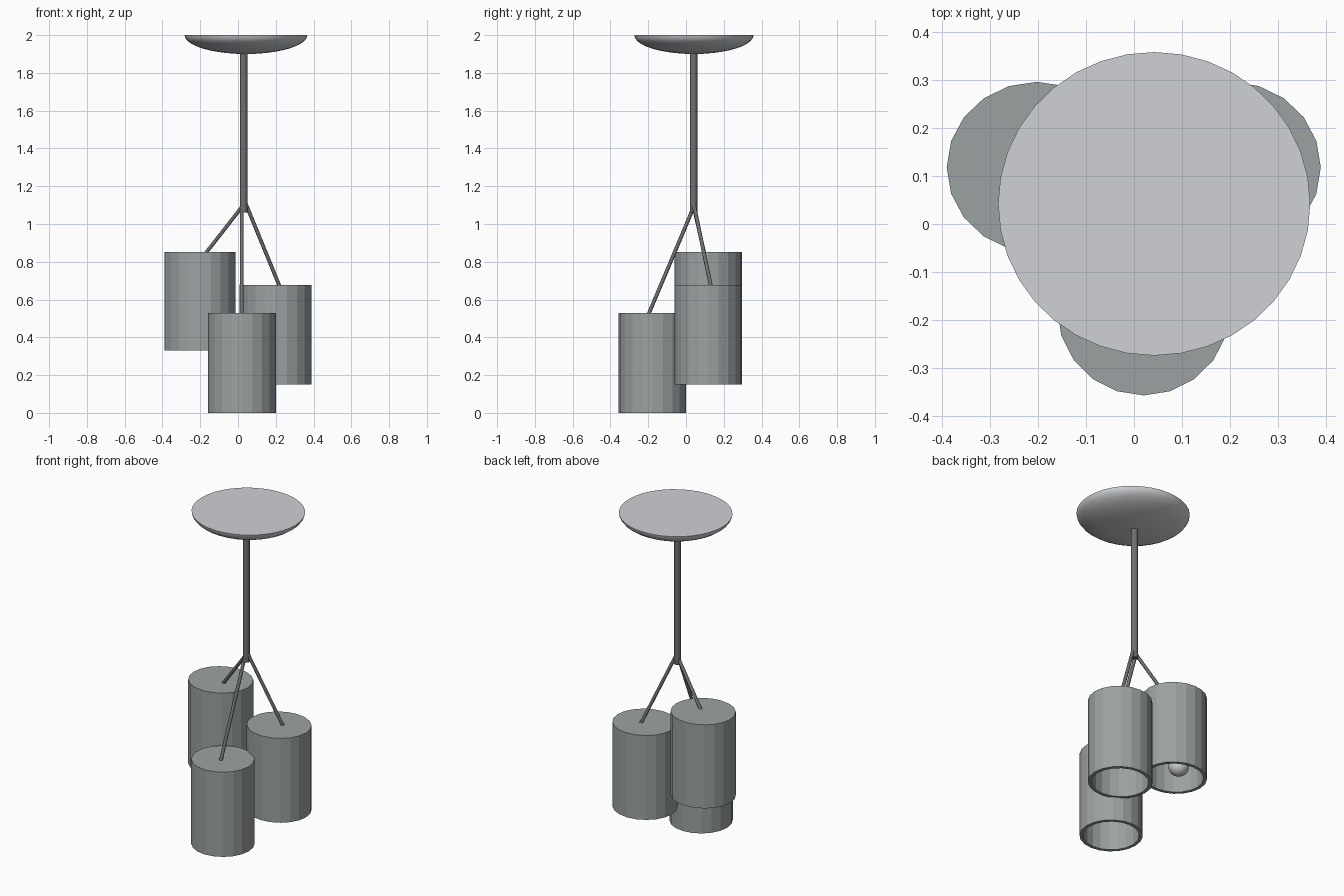
import bpy, bmesh, math
from mathutils import Vector

if "Cube" in bpy.data.objects:
    bpy.data.objects.remove(bpy.data.objects["Cube"])


def material(name, r, g, b):
    m = bpy.data.materials.new(name)
    m.diffuse_color = (r, g, b, 1)
    m.use_nodes = True
    m.node_tree.nodes["Principled BSDF"].inputs["Base Color"].default_value = m.diffuse_color
    return m


CANOPY = material("pale_metal", 0.62, 0.64, 0.66)
SHADE = material("grey_glass", 0.33, 0.36, 0.36)
METAL = material("dark_metal", 0.16, 0.16, 0.165)
BULB = material("bulb_white", 0.9, 0.9, 0.9)


def lathe(name, profile, loc, sides, mat, sx=1.0, sy=1.0, smooth=False):
    """Revolve (radius, z) points; zero-radius ends become poles."""
    bm = bmesh.new()
    rings = []
    for r, z in profile:
        if r == 0:
            rings.append([bm.verts.new((0, 0, z))] * sides)
        else:
            rings.append([bm.verts.new((r * sx * math.cos(2 * math.pi * i / sides),
                                        r * sy * math.sin(2 * math.pi * i / sides), z))
                          for i in range(sides)])
    for a, b in zip(rings, rings[1:]):
        for i in range(sides):
            j = (i + 1) % sides
            quad = list(dict.fromkeys((a[i], a[j], b[j], b[i])))
            bm.faces.new(quad)
    bmesh.ops.recalc_face_normals(bm, faces=bm.faces)
    me = bpy.data.meshes.new(name)
    bm.to_mesh(me)
    bm.free()
    me.materials.append(mat)
    ob = bpy.data.objects.new(name, me)
    ob.location = loc
    bpy.context.collection.objects.link(ob)
    if smooth:
        bpy.ops.object.select_all(action='DESELECT')
        ob.select_set(True)
        bpy.context.view_layer.objects.active = ob
        bpy.ops.object.shade_smooth_by_angle(angle=math.radians(40))
    return ob


def rod(name, p, q, radius, sides=12):
    p, q = Vector(p), Vector(q)
    d = q - p
    ob = lathe(name, [(0, 0), (radius, 0), (radius, d.length), (0, d.length)],
               p, sides, METAL, smooth=True)
    ob.rotation_euler = d.to_track_quat('Z', 'Y').to_euler()
    return ob


# Ceiling canopy: flat top, shallow elliptical bowl below
N = 10
bowl = [(0, 0)] + [(math.cos(math.pi / 2 * i / N), -0.1 * math.sin(math.pi / 2 * i / N))
                   for i in range(N)] + [(0, -0.1)]
lathe("ceiling_canopy", bowl, (0.042, 0.042, 2.0), 36, CANOPY, 0.325, 0.316, True)

# Main stem
rod("main_stem", (0.03, 0.04, 1.06), (0.03, 0.04, 1.915), 0.02, 16)

# Shades: name, centre, bottom z, top z, radii, arm start, arm entry at the top
shades = [
    ("left", (-0.202, 0.118), 0.33, 0.853, 0.188, 0.178, (0.032, 0.038, 1.105), (-0.165, 0.095, 0.853)),
    ("right", (0.202, 0.118), 0.15, 0.678, 0.187, 0.178, (0.036, 0.038, 1.12), (0.217, 0.13, 0.678)),
    ("front", (0.02, -0.178), 0.0, 0.53, 0.18, 0.179, (0.02, 0.045, 1.10), (0.019, -0.195, 0.53)),
]
for name, (cx, cy), z0, z1, rx, ry, start, entry in shades:
    h = z1 - z0
    # Open-bottomed thick cylinder with a closed top
    lathe(name + "_shade", [(0, h), (1, h), (1, 0), (0.89, 0), (0.89, h - 0.02), (0, h - 0.02)],
          (cx, cy, z0), 20, SHADE, rx, ry)
    # Slanted arm, running a little into the shade top
    start, entry = Vector(start), Vector(entry)
    rod(name + "_arm", start, entry + (entry - start).normalized() * 0.015, 0.01)
    # Bulb: round globe tapering into a neck that meets the shade top
    r, bz = 0.06, 0.41
    globe = [(0, -r)] + [(r * math.sin(math.pi * i / 12), -r * math.cos(math.pi * i / 12))
                         for i in range(1, 10)]
    neck = [(0.028, 0.07), (0.025, z1 - bz - 0.01), (0, z1 - bz - 0.01)]
    lathe(name + "_bulb", globe + neck, (cx - 0.022, cy + 0.01, bz), 16, BULB, smooth=True)
